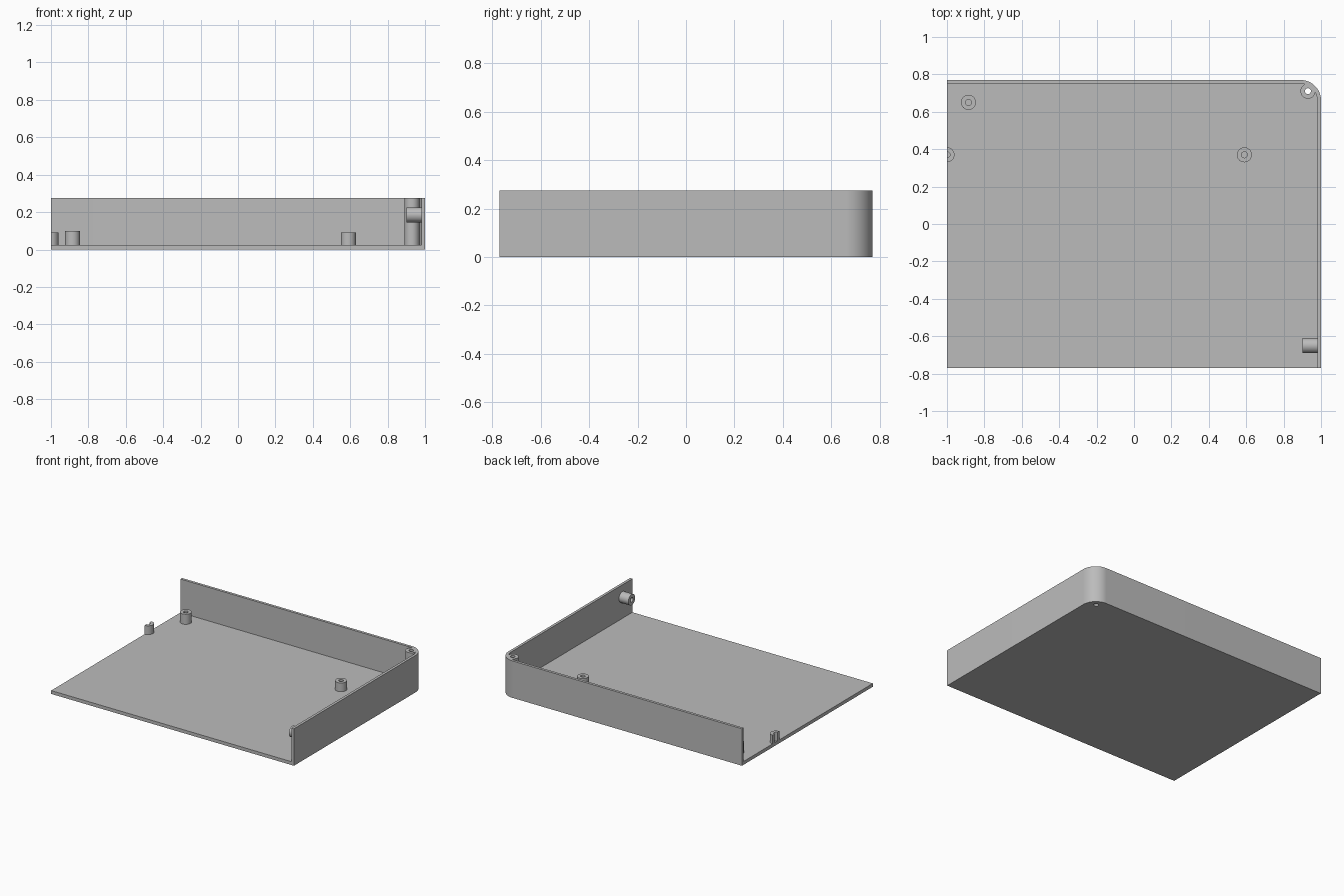
import bpy
import bmesh
from math import pi, sin, cos
from mathutils import Matrix, Vector

if "Cube" in bpy.data.objects:
    bpy.data.objects.remove(bpy.data.objects["Cube"])

HALF_X, HALF_Y, HEIGHT = 1.0, 0.77, 0.275
FLOOR, WALL, RADIUS = 0.025, 0.02, 0.11
BOSS_R, HOLE_R = 0.04, 0.016

gray = bpy.data.materials.new("plain gray")
gray.use_nodes = True
gray.diffuse_color = (0.5, 0.5, 0.5, 1)
gray.node_tree.nodes["Principled BSDF"].inputs["Base Color"].default_value = (0.5, 0.5, 0.5, 1)


def finish(name, bm):
    bmesh.ops.recalc_face_normals(bm, faces=bm.faces)
    mesh = bpy.data.meshes.new(name)
    bm.to_mesh(mesh)
    bm.free()
    mesh.materials.append(gray)
    obj = bpy.data.objects.new(name, mesh)
    bpy.context.collection.objects.link(obj)
    return obj


def prism(name, outline, z0, z1):
    """Extrude a flat outline upwards."""
    bm = bmesh.new()
    face = bm.faces.new([bm.verts.new((x, y, z0)) for x, y in outline])
    top = bmesh.ops.extrude_face_region(bm, geom=[face])["geom"]
    bmesh.ops.translate(bm, vec=(0, 0, z1 - z0),
                        verts=[v for v in top if isinstance(v, bmesh.types.BMVert)])
    return finish(name, bm)


def tube(name, place, length, inner=HOLE_R, half=False):
    """Spin a rectangular section into a full or half hollow boss."""
    bm = bmesh.new()
    corners = [(inner, 0), (BOSS_R, 0), (BOSS_R, length), (inner, length)]
    verts = [bm.verts.new((0, -r, z)) for r, z in corners]
    edges = [bm.edges.new((verts[i], verts[(i + 1) % 4])) for i in range(4)]
    bmesh.ops.spin(bm, geom=verts + edges, cent=(0, 0, 0), axis=(0, 0, 1),
                   angle=pi if half else 2 * pi, steps=24 if half else 48)
    bmesh.ops.remove_doubles(bm, verts=bm.verts, dist=1e-5)
    if half:
        bmesh.ops.holes_fill(bm, edges=[e for e in bm.edges if e.is_boundary], sides=4)
    bm.transform(place)
    return finish(name, bm)


def corner(inset):
    """Rounded back corner, from the right wall round to the back wall."""
    r = RADIUS - inset
    return [(HALF_X - RADIUS + r * cos(a), HALF_Y - RADIUS + r * sin(a))
            for a in (i * pi / 48 for i in range(25))]


def boolean(obj, other, operation):
    mod = obj.modifiers.new(operation.lower(), "BOOLEAN")
    mod.object, mod.operation, mod.solver = other, operation, "EXACT"
    other.hide_render = True
    bpy.context.view_layer.objects.active = obj
    bpy.ops.object.modifier_apply(modifier=mod.name)
    bpy.data.objects.remove(other)


# Floor plate with the screw hole near the rounded corner
post_xy = Vector((0.93, 0.71))
floor = prism("floor_plate", [(-HALF_X, -HALF_Y), (HALF_X, -HALF_Y)] + corner(0)
              + [(-HALF_X, HALF_Y)], 0, FLOOR)
drill = prism("drill", [(post_xy.x + HOLE_R * cos(i * pi / 24), post_xy.y + HOLE_R * sin(i * pi / 24))
                        for i in range(48)], -0.1, 0.1)
boolean(floor, drill, "DIFFERENCE")

# Back and side wall in one piece, with the corner screw post
outer = [(HALF_X, -HALF_Y)] + corner(0) + [(-HALF_X, HALF_Y)]
inner = [(HALF_X - WALL, -HALF_Y)] + corner(WALL) + [(-HALF_X, HALF_Y - WALL)]
wall = prism("outer_wall", outer + inner[::-1], FLOOR, HEIGHT)
post = tube("corner_post", Matrix.Translation((*post_xy, FLOOR)), HEIGHT - FLOOR)
boolean(wall, post, "UNION")

# Standing bosses on the floor
parts = [
    floor, wall,
    tube("back_boss", Matrix.Translation((-0.885, 0.65, FLOOR)), 0.075),
    tube("middle_boss", Matrix.Translation((0.59, 0.37, FLOOR)), 0.065),
    tube("edge_half_boss", Matrix.Translation((-HALF_X, 0.37, FLOOR)), 0.065, half=True),
]

# Sideways boss on the side wall
parts.append(tube("side_boss", Matrix.Translation((HALF_X - WALL, -0.65, 0.185))
                  @ Matrix.Rotation(-pi / 2, 4, "Y"), 0.078))

# Smooth round faces, crisp edges
bpy.ops.object.select_all(action="DESELECT")
for part in parts:
    part.select_set(True)
bpy.context.view_layer.objects.active = floor
bpy.ops.object.shade_smooth_by_angle(angle=pi / 6)
